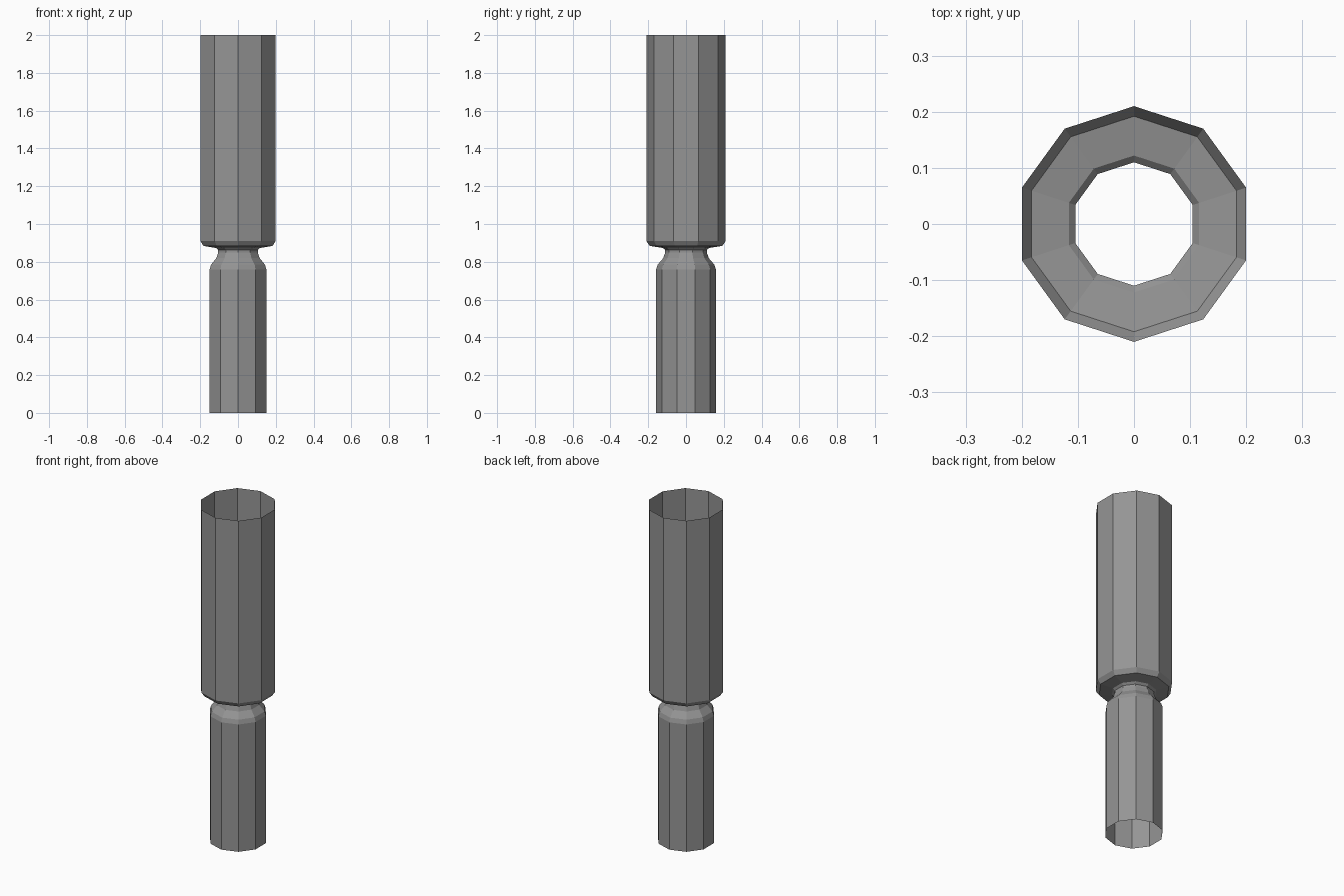
import bpy
import bmesh
from math import sin, cos, tau

cube = bpy.data.objects.get("Cube")
if cube:
    bpy.data.objects.remove(cube, do_unlink=True)

SIDES = 10

# Plain grey material
grey = bpy.data.materials.new("plain_grey")
grey.use_nodes = True
colour = (0.3, 0.3, 0.3, 1)
grey.diffuse_color = colour
grey.node_tree.nodes["Principled BSDF"].inputs["Base Color"].default_value = colour


def revolve(name, profile):
    """Open, flat-faced shell turned around z from (radius, height) points."""
    bm = bmesh.new()
    rings = []
    for radius, z in profile:
        ring = []
        for i in range(SIDES):
            a = tau * i / SIDES
            ring.append(bm.verts.new((radius * sin(a), -radius * cos(a), z)))
        rings.append(ring)
    for low, high in zip(rings, rings[1:]):
        for i in range(SIDES):
            j = (i + 1) % SIDES
            bm.faces.new((low[i], low[j], high[j], high[i]))
    mesh = bpy.data.meshes.new(name)
    bm.to_mesh(mesh)
    bm.free()
    mesh.materials.append(grey)
    obj = bpy.data.objects.new(name, mesh)
    bpy.context.collection.objects.link(obj)
    return obj


# Narrow lower tube with a rounded shoulder
revolve("lower_tube", [(0.158, 0), (0.158, 0.76), (0.15, 0.785), (0.12, 0.82)])

# Waist joining both tubes
revolve("neck", [(0.12, 0.82), (0.11, 0.85), (0.11, 0.862), (0.122, 0.873)])

# Wide upper tube with a bevelled underside and open top
revolve("upper_tube", [(0.122, 0.873), (0.192, 0.884), (0.21, 0.91), (0.21, 2)])
